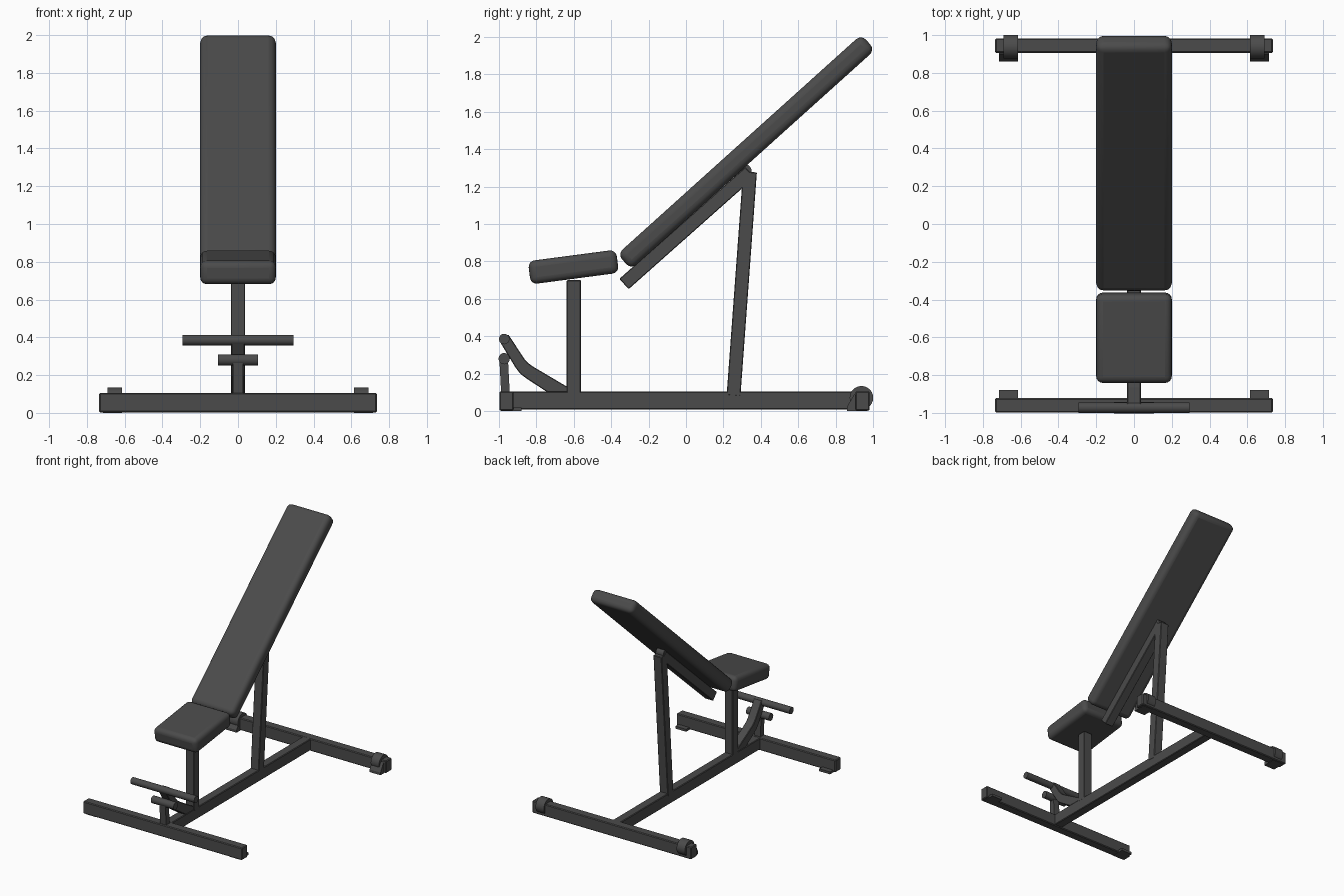
import bpy, bmesh, math
from mathutils import Matrix

if "Cube" in bpy.data.objects:
    bpy.data.objects.remove(bpy.data.objects["Cube"])

steel = bpy.data.materials.new("dark grey")
steel.diffuse_color = (0.07, 0.07, 0.07, 1)
steel.use_nodes = True
steel.node_tree.nodes["Principled BSDF"].inputs["Base Color"].default_value = steel.diffuse_color


def finish(name, bm, bevel=0.0, segments=1, smooth=False):
    bmesh.ops.recalc_face_normals(bm, faces=bm.faces[:])
    mesh = bpy.data.meshes.new(name)
    bm.to_mesh(mesh)
    bm.free()
    mesh.materials.append(steel)
    ob = bpy.data.objects.new(name, mesh)
    bpy.context.collection.objects.link(ob)
    if bevel:
        mod = ob.modifiers.new("rounded edges", 'BEVEL')
        mod.width, mod.segments = bevel, segments
    if smooth:
        bpy.ops.object.select_all(action='DESELECT')
        ob.select_set(True)
        bpy.context.view_layer.objects.active = ob
        bpy.ops.object.shade_smooth_by_angle(angle=math.radians(35))
    return ob


def box(name, center, size, tilt=0.0, **kw):
    """Box tilted about the x axis (degrees)."""
    bm = bmesh.new()
    bmesh.ops.create_cube(bm, size=1)
    bm.transform(Matrix.Translation(center)
                 @ Matrix.Rotation(math.radians(tilt), 4, 'X')
                 @ Matrix.Diagonal((*size, 1)))
    return finish(name, bm, **kw)


def rod(name, center, radius, length, sides=24):
    """Cylinder lying along x."""
    bm = bmesh.new()
    bmesh.ops.create_cone(bm, cap_ends=True, segments=sides, radius1=radius,
                          radius2=radius, depth=length)
    bm.transform(Matrix.Translation(center) @ Matrix.Rotation(math.pi / 2, 4, 'Y'))
    return finish(name, bm, smooth=True)


def plate(name, profile, x0, x1, **kw):
    """Side profile (y, z) extruded from x0 to x1."""
    bm = bmesh.new()
    face = bm.faces.new([bm.verts.new((x0, y, z)) for y, z in profile])
    ext = bmesh.ops.extrude_face_region(bm, geom=[face])
    for v in ext["geom"]:
        if isinstance(v, bmesh.types.BMVert):
            v.co.x = x1
    return finish(name, bm, **kw)


# Upholstered pads
box("backrest", (0, 0.322, 1.385), (0.40, 1.755, 0.11), 42,
    bevel=0.038, segments=4, smooth=True)
box("seat", (0, -0.602, 0.77), (0.40, 0.475, 0.125), 7.5,
    bevel=0.035, segments=4, smooth=True)

# Base frame
box("main_beam", (0, 0, 0.057), (0.075, 1.86, 0.095), bevel=0.005)
box("front_crossbar", (0, -0.96, 0.054), (1.47, 0.076, 0.102), bevel=0.006)
box("rear_crossbar", (0, 0.944, 0.054), (1.47, 0.076, 0.102), bevel=0.006)

# Uprights and backrest rail
box("seat_post", (0, -0.60, 0.395), (0.076, 0.076, 0.61), bevel=0.004)
box("rear_post", (0, 0.298, 0.68), (0.076, 0.074, 1.2), -4.2, bevel=0.004)
box("backrest_rail", (0, 0.005, 0.978), (0.076, 0.90, 0.074), 41.6, bevel=0.004)
rod("rail_pivot", (0, 0.315, 1.285), 0.035, 0.07)

# Adjustment teeth between rail and backrest
for i in range(6):
    box("adjustment_tooth", (0, 0.19 + 0.022 * i, 1.20 + 0.0198 * i),
        (0.03, 0.018, 0.018), 12)

# Leg holder: curved arm, short stem and two cross rods
plate("curved_arm", [(-0.95, 0.41), (-0.865, 0.28), (-0.845, 0.257), (-0.815, 0.236),
                     (-0.585, 0.10), (-0.74, 0.10), (-0.85, 0.172), (-0.885, 0.198),
                     (-0.91, 0.23), (-0.995, 0.37)], -0.036, 0.036, bevel=0.004)
box("short_stem", (0, -0.97, 0.185), (0.055, 0.046, 0.19), 3)
rod("upper_leg_rod", (0, -0.972, 0.385), 0.028, 0.59)
rod("lower_leg_rod", (0, -0.972, 0.28), 0.03, 0.21)

# Feet and transport wheels on both sides
for side, s in (("left", -1), ("right", 1)):
    box(side + "_front_foot", (s * 0.665, -0.935, 0.01), (0.10, 0.11, 0.02))
    plate(side + "_rear_foot", [(0.86, 0.0), (0.97, 0.0), (0.97, 0.03),
                                (0.90, 0.09), (0.86, 0.022)], s * 0.615, s * 0.715)
    rod(side + "_wheel", (s * 0.652, 0.938, 0.071), 0.063, 0.076)
